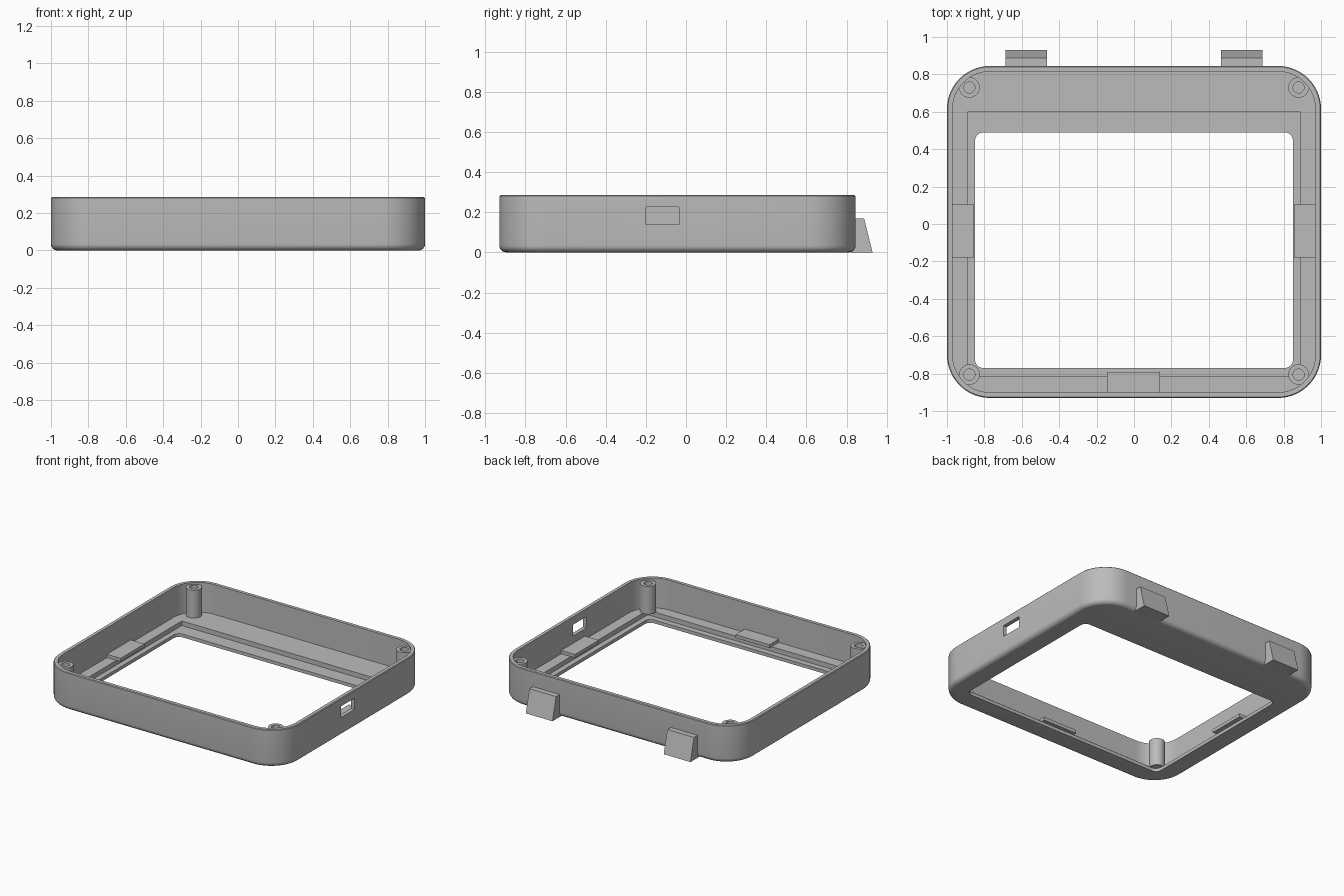
import bpy, bmesh
from math import sin, cos, pi, radians

default = bpy.data.objects.get("Cube")
if default:
    bpy.data.objects.remove(default, do_unlink=True)

grey = bpy.data.materials.new("plain grey plastic")
grey.use_nodes = True
tone = (0.5, 0.5, 0.5, 1)
grey.diffuse_color = tone
grey.node_tree.nodes["Principled BSDF"].inputs["Base Color"].default_value = tone

HEIGHT, FLOOR, LEDGE = 0.285, 0.06, 0.025
LEFT, FRONT, BACK = 1.0, -0.93, 0.845
CORNER, WALL, FILLET = 0.23, 0.03, 0.035


def finish(name, bm):
    """Turn a bmesh into a grey object, smooth on its curves only."""
    bmesh.ops.remove_doubles(bm, verts=bm.verts, dist=1e-5)
    bmesh.ops.recalc_face_normals(bm, faces=bm.faces)
    mesh = bpy.data.meshes.new(name)
    bm.to_mesh(mesh)
    bm.free()
    mesh.materials.append(grey)
    mesh.shade_smooth()
    mesh.set_sharp_from_angle(angle=radians(30))
    obj = bpy.data.objects.new(name, mesh)
    bpy.context.collection.objects.link(obj)
    return obj


def rounded_ring(half_x, y0, y1, radius, z, steps=14):
    """Points of a rounded rectangle, counterclockwise."""
    corners = [(half_x, y1, 1, 1), (-half_x, y1, -1, 1),
               (-half_x, y0, -1, -1), (half_x, y0, 1, -1)]
    points = []
    for quarter, (x, y, sx, sy) in enumerate(corners):
        for i in range(steps + 1):
            a = (quarter + i / steps) * pi / 2
            points.append((x - sx * radius + radius * cos(a),
                           y - sy * radius + radius * sin(a), z))
    return points


def stitch(bm, rings, closed=False):
    """Bridge successive rings of equal length with quads."""
    loops = [[bm.verts.new(p) for p in ring] for ring in rings]
    pairs = list(zip(loops, loops[1:]))
    if closed:
        pairs.append((loops[-1], loops[0]))
    for a, b in pairs:
        for i in range(len(a)):
            j = (i + 1) % len(a)
            bm.faces.new((a[i], a[j], b[j], b[i]))
    return loops


def box(name, x0, x1, y0, y1, z0, z1):
    bm = bmesh.new()
    bmesh.ops.create_cube(bm, size=1)
    for v in bm.verts:
        v.co = [lo + (c + 0.5) * (hi - lo)
                for c, lo, hi in zip(v.co, (x0, y0, z0), (x1, y1, z1))]
    return finish(name, bm)


def outer(inset, z):
    return rounded_ring(LEFT - inset, FRONT + inset, BACK - inset, CORNER - inset, z)


# Frame: filleted outside, thin wall, floor, stepped recess and opening
rings = []
for i in range(7):
    a = i / 6 * pi / 2
    rings.append(outer(FILLET * (1 - sin(a)), FILLET * (1 - cos(a))))
rings += [
    outer(0, HEIGHT - 0.005), outer(0.005, HEIGHT),
    outer(WALL, HEIGHT), outer(WALL, FLOOR),
    rounded_ring(0.89, -0.815, 0.60, 0, FLOOR),
    rounded_ring(0.89, -0.815, 0.60, 0, LEDGE),
    rounded_ring(0.85, -0.77, 0.49, 0.045, LEDGE),
    rounded_ring(0.85, -0.77, 0.49, 0.045, 0),
]
bm = bmesh.new()
stitch(bm, rings, closed=True)
frame = finish("frame", bm)

# Port opening in the left wall
cutter = box("port_cutter", 0.9, 1.1, -0.20, -0.035, 0.14, 0.225)
cutter.hide_render = True
cutter.hide_viewport = True
cutter.display_type = 'WIRE'
cut = frame.modifiers.new("port", 'BOOLEAN')
cut.operation = 'DIFFERENCE'
cut.solver = 'EXACT'
cut.object = cutter
bpy.context.view_layer.update()
cut_mesh = bpy.data.meshes.new_from_object(
    frame.evaluated_get(bpy.context.evaluated_depsgraph_get()))
frame.modifiers.clear()
frame.data = cut_mesh
cut_mesh.set_sharp_from_angle(angle=radians(30))
bpy.data.objects.remove(cutter, do_unlink=True)


# Screw posts with blind holes
def screw_post(name, x, y, sides=32):
    def circle(r, z):
        return [(x + r * cos(2 * pi * i / sides), y + r * sin(2 * pi * i / sides), z)
                for i in range(sides)]
    top = HEIGHT - 0.015
    bm = bmesh.new()
    loops = stitch(bm, [circle(0.055, FLOOR), circle(0.055, top),
                        circle(0.03, top), circle(0.03, FLOOR + 0.02)])
    bm.faces.new(loops[0])
    bm.faces.new(loops[-1])
    finish(name, bm)


for side, sx in (("left", 1), ("right", -1)):
    screw_post(f"back_{side}_post", sx * 0.88, 0.73)
    screw_post(f"front_{side}_post", sx * 0.88, -0.805)

    # Retaining tab overhanging the recess
    xs = sorted((sx * 0.855, sx * 0.975))
    box(f"{side}_tab", *xs, -0.18, 0.105, FLOOR, FLOOR + 0.025)

    # Wedge foot on the back wall
    profile = [(0.82, 0), (0.93, 0), (0.887, 0.17), (0.82, 0.17)]
    bm = bmesh.new()
    ends = stitch(bm, [[(sx * x, y, z) for y, z in profile] for x in (0.465, 0.688)])
    for end in ends:
        bm.faces.new(end)
    finish(f"back_{side}_wedge", bm)

box("front_tab", -0.145, 0.14, -0.905, -0.79, FLOOR, FLOOR + 0.025)
